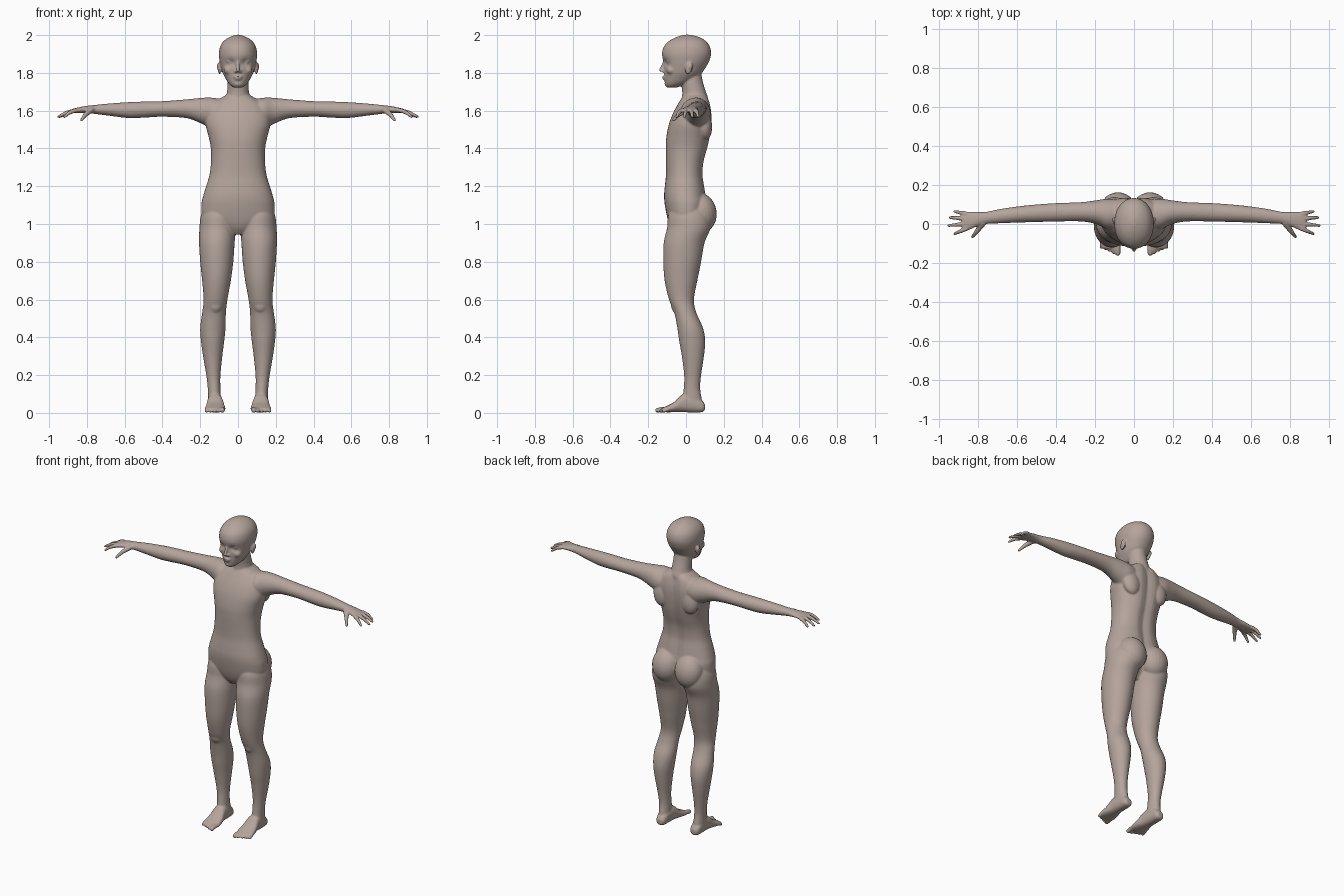
import bpy, bmesh, math
from mathutils import Vector, Matrix

cube = bpy.data.objects.get("Cube")
if cube:
    bpy.data.objects.remove(cube, do_unlink=True)

bm = bmesh.new()


def spline(rows, steps=5):
    """Pass a smooth curve through rows of numbers."""
    out = []
    for i in range(len(rows) - 1):
        a, b, c, d = (rows[max(i - 1, 0)], rows[i], rows[i + 1],
                      rows[min(i + 2, len(rows) - 1)])
        for s in range(steps):
            t = s / steps
            out.append([q + t * (r - p + t * (2 * p - 5 * q + 4 * r - u
                        + t * (3 * (q - r) + u - p))) / 2
                        for p, q, r, u in zip(a, b, c, d)])
    return out + [list(rows[-1])]


def skin_rings(rings):
    """Closed skin over rings of points; returns its vertices."""
    rings = [[bm.verts.new(p) for p in ring] for ring in rings]
    sides = len(rings[0])
    faces = [bm.faces.new(rings[0]), bm.faces.new(rings[-1][::-1])]
    for low, high in zip(rings, rings[1:]):
        for k in range(sides):
            n = (k + 1) % sides
            faces.append(bm.faces.new((low[k], high[k], high[n], low[n])))
    bmesh.ops.recalc_face_normals(bm, faces=faces)
    return [v for ring in rings for v in ring]


def loft(rows, place, power=2.0, sides=48):
    """Skin over oval sections: position, then low and high of both widths."""
    rings = []
    for t, a, b, c, d in spline(rows):
        ring = []
        for k in range(sides):
            ang = math.tau * k / sides
            u, v = math.cos(ang), math.sin(ang)
            u = math.copysign(abs(u) ** (2 / power), u)
            v = math.copysign(abs(v) ** (2 / power), v)
            ring.append(place(t, (a + b + u * (b - a)) / 2, (c + d + v * (d - c)) / 2))
        rings.append(ring)
    return skin_rings(rings)


def upright(t, a, b):
    return (a, b, t)


def sideways(t, a, b):
    return (t, a, b)


def lengthwise(t, a, b):
    return (a, t, b)


def central(rows):
    return [(z, -w, w, front, back) for z, w, front, back in rows]


def blob(center, size, tilt=0.0, axis='X'):
    mat = (Matrix.Translation(center) @ Matrix.Rotation(math.radians(tilt), 4, axis)
           @ Matrix.Diagonal((*size, 1)))
    bmesh.ops.create_uvsphere(bm, u_segments=24, v_segments=16, radius=1, matrix=mat)


def digit(points, radii, sides=16):
    """Tapered finger or toe with domed ends."""
    along = (Vector(points[-1]) - Vector(points[0])).normalized()
    turn = along.to_track_quat('Z', 'Y')
    path = [(Vector(row[:3]), row[3])
            for row in spline([(*p, r) for p, r in zip(points, radii)])]
    dome = [math.radians(a) for a in (20, 40, 60, 80)]
    (start, r0), (end, r1) = path[0], path[-1]
    path = ([(start - along * r0 * math.sin(a), r0 * math.cos(a)) for a in dome[::-1]]
            + path + [(end + along * r1 * math.sin(a), r1 * math.cos(a)) for a in dome])
    angles = [math.tau * k / sides for k in range(sides)]
    skin_rings([[p + turn @ Vector((r * math.cos(a), r * math.sin(a), 0))
                 for a in angles] for p, r in path])


# Leg
loft([(1.12, .05, .16, -.06, .09), (1.05, .015, .195, -.093, .125),
      (.98, .012, .204, -.1, .13), (.9, .018, .206, -.118, .098),
      (.8, .025, .2, -.12, .08), (.7, .038, .19, -.113, .06),
      (.6, .056, .182, -.09, .042), (.53, .064, .19, -.062, .055),
      (.45, .066, .2, -.046, .09), (.38, .073, .196, -.036, .102),
      (.3, .083, .185, -.022, .095), (.2, .093, .168, -.01, .08),
      (.13, .093, .16, -.012, .075), (.06, .09, .157, -.02, .085),
      (.03, .095, .15, -.01, .08)], upright)
blob((.12, -.045, .575), (.04, .035, .05))

# Foot and toes
loft([(.1, .105, .14, .015, .045), (.085, .092, .152, .004, .065),
      (.04, .086, .158, .002, .1), (-.015, .08, .162, .004, .1),
      (-.06, .07, .17, .004, .06), (-.1, .066, .176, .003, .038),
      (-.125, .075, .17, .006, .026)], lengthwise, 2.4)
for k in range(5):
    x = .083 + k * .021
    r = .0135 if k == 0 else .0095
    tip = -.15 + .008 * k - (.004 if k == 1 else 0)
    digit([(x, -.095, .02), (x, tip + .02, .018), (x, tip, r)], [r, r, r])

# Buttock
blob((.082, .078, 1.06), (.09, .084, .105), 10)

# Arm and palm
loft([(.06, -.02, .12, 1.53, 1.655), (.13, -.03, .13, 1.505, 1.668),
      (.19, -.002, .122, 1.53, 1.668), (.27, .013, .112, 1.56, 1.66),
      (.4, .013, .107, 1.568, 1.65), (.5, .01, .1, 1.563, 1.648),
      (.58, .008, .092, 1.561, 1.645), (.68, .004, .078, 1.573, 1.638),
      (.76, .0, .062, 1.583, 1.63), (.81, -.015, .062, 1.587, 1.624),
      (.855, -.034, .062, 1.587, 1.615), (.88, -.03, .055, 1.59, 1.608)],
     sideways)

# Fingers and thumb
for k, (x, y) in enumerate([(.92, -.05), (.952, -.008), (.945, .033), (.92, .064)]):
    base = Vector((.862, -.025 + k * .026, 1.6))
    tip = Vector((x, y, 1.567))
    middle = base.lerp(tip, .5) + Vector((0, 0, .006))
    digit([base, middle, tip], [.012, .0105, .0075])
digit([(.775, .005, 1.605), (.808, -.04, 1.578), (.829, -.066, 1.55)],
      [.017, .012, .008])

# Shoulder blade, ear, cheek, eye and eyelid
blob((.1, .095, 1.53), (.06, .042, .085), 8)
blob((.098, .015, 1.825), (.009, .02, .033), -14)
blob((.104, .022, 1.834), (.008, .012, .02), -14)
blob((.046, -.078, 1.815), (.03, .026, .026))
blob((.04, -.083, 1.853), (.02, .018, .012))
blob((.041, -.093, 1.863), (.022, .01, .0055), 6, 'Y')
blob((.011, -.119, 1.808), (.009, .011, .008))

# Opposite side
copy = bmesh.ops.duplicate(bm, geom=bm.verts[:] + bm.edges[:] + bm.faces[:])['geom']
for v in copy:
    if isinstance(v, bmesh.types.BMVert):
        v.co.x = -v.co.x
bmesh.ops.reverse_faces(bm, faces=[f for f in copy if isinstance(f, bmesh.types.BMFace)])

# Torso with a shallow spine furrow
torso = loft(central([
    (.945, .05, -.055, .04), (.98, .11, -.08, .07), (1.03, .185, -.098, .1),
    (1.1, .194, -.112, .115), (1.15, .184, -.116, .108), (1.2, .169, -.112, .1),
    (1.26, .151, -.106, .092), (1.33, .143, -.106, .098), (1.4, .144, -.107, .117),
    (1.46, .155, -.104, .13), (1.53, .172, -.09, .138), (1.59, .165, -.067, .138),
    (1.64, .13, -.04, .13), (1.67, .085, -.022, .12), (1.69, .05, -.01, .1)]),
    upright, 2.25)
for v in torso:
    if v.co.y > 0:
        v.co.y -= .014 * math.exp(-(v.co.x / .03) ** 2)

# Neck
loft(central([(1.6, .09, -.03, .11), (1.66, .069, -.022, .117), (1.7, .058, -.02, .105),
              (1.75, .055, -.024, .09), (1.8, .052, -.02, .08)]), upright)

# Head with eye sockets
head = loft(central([
    (1.722, .02, -.1, -.05), (1.733, .038, -.108, -.02), (1.75, .054, -.112, .02),
    (1.775, .069, -.114, .06), (1.8, .081, -.115, .085), (1.83, .09, -.117, .105),
    (1.86, .097, -.12, .122), (1.9, .101, -.127, .133), (1.94, .094, -.117, .126),
    (1.97, .074, -.088, .103), (1.99, .044, -.05, .068), (2.002, .01, -.01, .025)]),
    upright, 2.1, 72)
for v in head:
    if v.co.y < 0:
        dx, dz = (abs(v.co.x) - .04) / .022, (v.co.z - 1.852) / .017
        v.co.y += .016 * math.exp(-dx * dx - dz * dz)

# Nose, lips and chin
digit([(0, -.113, 1.865), (0, -.125, 1.835), (0, -.134, 1.815)], [.007, .008, .01])
blob((0, -.112, 1.78), (.024, .014, .006))
blob((0, -.111, 1.768), (.02, .014, .006))
blob((0, -.1, 1.742), (.022, .014, .014))

# Fuse the parts into one continuous skin
mesh = bpy.data.meshes.new("body")
bm.to_mesh(mesh)
bm.free()
body = bpy.data.objects.new("body", mesh)
bpy.context.collection.objects.link(body)
skin = bpy.data.materials.new("warm grey skin")
skin.use_nodes = True
color = (.46, .375, .335, 1)
skin.diffuse_color = color
skin.node_tree.nodes["Principled BSDF"].inputs["Base Color"].default_value = color
mesh.materials.append(skin)
fuse = body.modifiers.new("fuse", 'REMESH')
fuse.mode = 'VOXEL'
fuse.voxel_size = .005
fuse.use_smooth_shade = True
soften = body.modifiers.new("soften", 'SMOOTH')
soften.factor = .5
soften.iterations = 5
